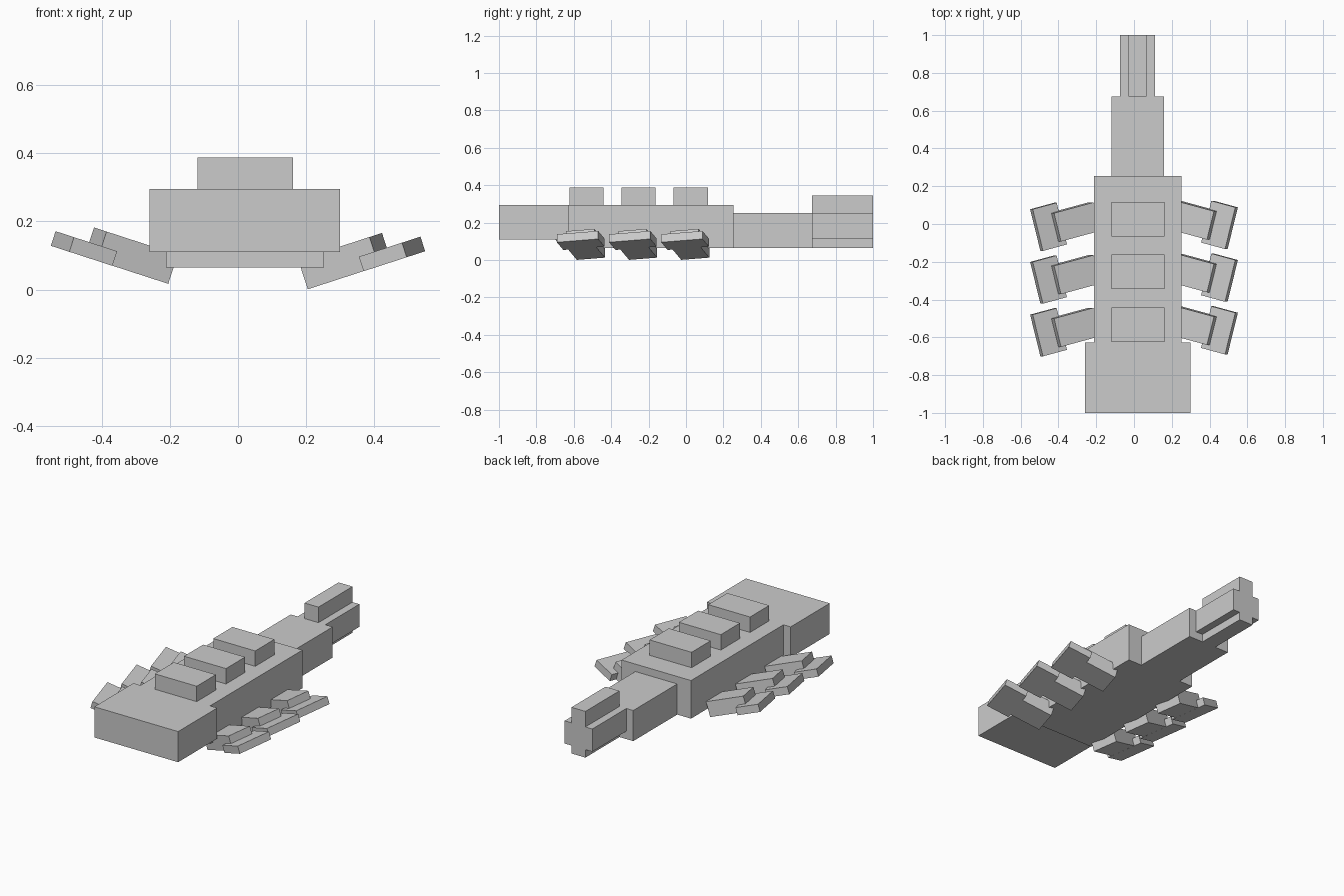
import bpy
import math
from mathutils import Matrix, Vector

cube = bpy.data.objects.get("Cube")
if cube:
    bpy.data.objects.remove(cube, do_unlink=True)

# Single flat grey for the whole model
grey = bpy.data.materials.new("plain_grey")
grey.use_nodes = True
colour = (0.6, 0.6, 0.6, 1.0)
grey.diffuse_color = colour
grey.node_tree.nodes["Principled BSDF"].inputs["Base Color"].default_value = colour


def add_box(name, centre, size, rotation=Matrix.Identity(4)):
    """Box of the given size, turned about its own centre."""
    bpy.ops.mesh.primitive_cube_add(size=1)
    obj = bpy.context.object
    obj.name = name
    scale = Matrix.Diagonal(Vector((*size, 1)))
    obj.data.transform(rotation @ scale)
    obj.location = centre
    obj.data.materials.append(grey)
    return obj


def box_between(name, x, y, z):
    """Upright box from its (min, max) limits on each axis."""
    limits = (x, y, z)
    return add_box(name, [(a + b) / 2 for a, b in limits], [b - a for a, b in limits])


# Head, body and tail
box_between("head", (-0.26, 0.30), (-1.0, -0.627), (0.11, 0.295))
box_between("body", (-0.212, 0.252), (-0.627, 0.255), (0.065, 0.295))
box_between("tail_base", (-0.12, 0.16), (0.255, 0.675), (0.065, 0.25))
box_between("tail_tip", (-0.074, 0.111), (0.675, 1.0), (0.113, 0.25))
box_between("tail_fin", (-0.028, 0.065), (0.675, 1.0), (0.065, 0.344))

# Three back plates, each with a pair of splayed legs and feet
STEP = 0.279
TILT, YAW = math.radians(18), math.radians(14.5)
for row in range(3):
    back = -row * STEP
    box_between(f"back_plate_{row + 1}", (-0.119, 0.161),
                (-0.066 + back, 0.117 + back), (0.295, 0.388))
    for side, label, dy, dz in ((1, "left", 0.01, -0.018), (-1, "right", 0.0, -0.002)):
        turn = Matrix.Rotation(-side * TILT, 4, 'Y') @ Matrix.Rotation(-side * YAW, 4, 'Z')
        add_box(f"{label}_leg_{row + 1}", (side * 0.314, 0.011 + dy + back, 0.1015 + dz),
                (0.227, 0.155, 0.09), turn)
        add_box(f"{label}_foot_{row + 1}", (side * 0.4525, -0.015 + dy + back, 0.1225 + dz),
                (0.1375, 0.228, 0.045), turn)
